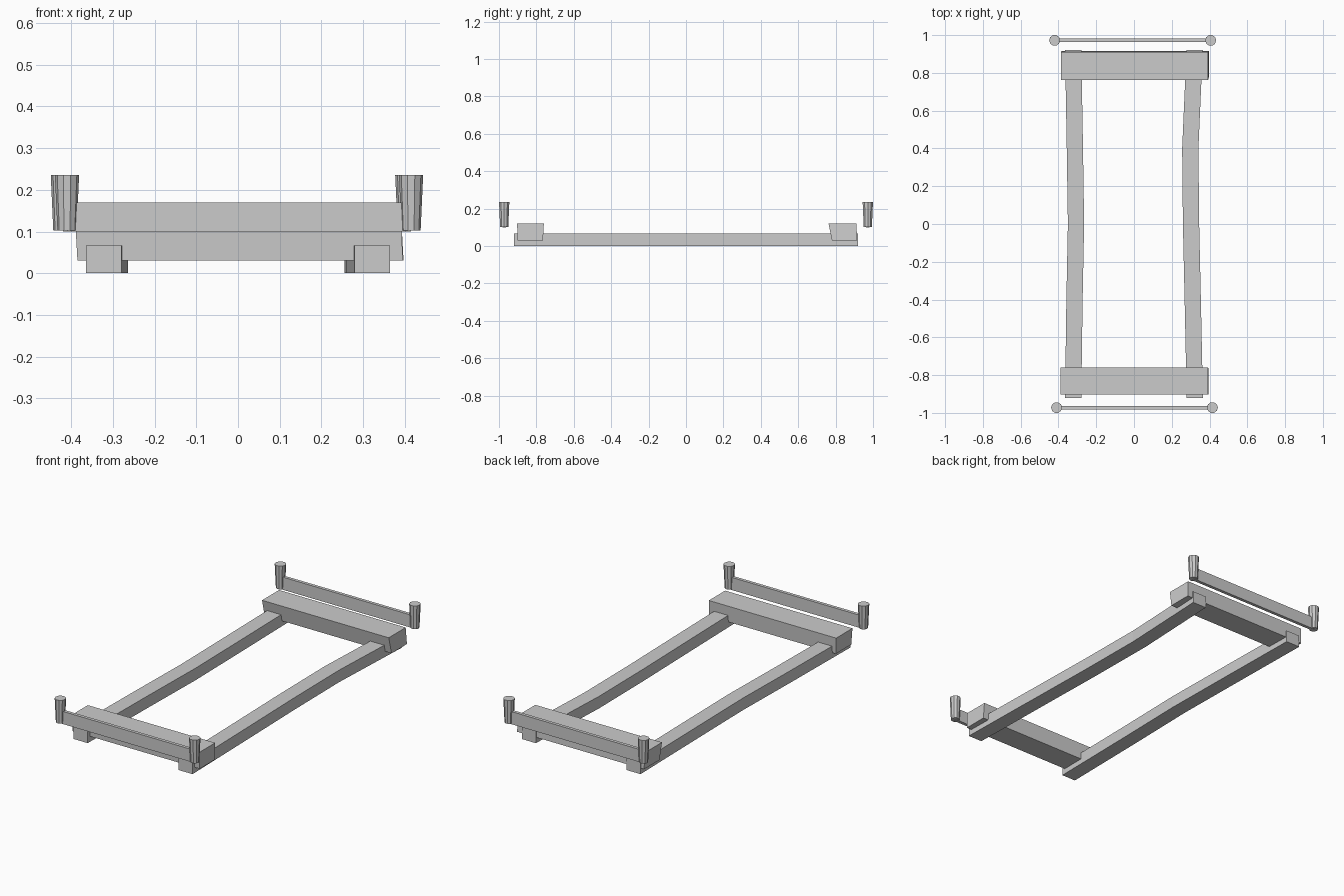
import bpy
import bmesh
from math import sin, cos, tau

cube = bpy.data.objects.get("Cube")
if cube:
    bpy.data.objects.remove(cube, do_unlink=True)

grey = bpy.data.materials.new("plain_grey")
grey.use_nodes = True
GREY = (0.6, 0.6, 0.6, 1)
grey.diffuse_color = GREY
grey.node_tree.nodes["Principled BSDF"].inputs["Base Color"].default_value = GREY


def loft(name, rings):
    """Skin a list of matching point rings and cap both ends."""
    bm = bmesh.new()
    loops = [[bm.verts.new(p) for p in ring] for ring in rings]
    n = len(loops[0])
    for a, b in zip(loops, loops[1:]):
        for i in range(n):
            j = (i + 1) % n
            bm.faces.new((a[i], a[j], b[j], b[i]))
    bm.faces.new(loops[0])
    bm.faces.new(loops[-1])
    bmesh.ops.recalc_face_normals(bm, faces=bm.faces)
    mesh = bpy.data.meshes.new(name)
    bm.to_mesh(mesh)
    bm.free()
    mesh.materials.append(grey)
    obj = bpy.data.objects.new(name, mesh)
    bpy.context.collection.objects.link(obj)


def rect(x0, x1, y0, y1, z):
    return [(x0, y0, z), (x1, y0, z), (x1, y1, z), (x0, y1, z)]


def circle(x, y, z, r, n=10):
    return [(x + r * cos(tau * i / n), y + r * sin(tau * i / n), z) for i in range(n)]


# Long rails, slightly bowed along their length
def rail(name, centres, half=0.043, height=0.067):
    rings = []
    for y, x in zip((-0.92, -0.4, 0, 0.4, 0.92), centres):
        a, b = x - half, x + half
        rings.append([(a, y, 0), (b, y, 0), (b, y, height), (a, y, height)])
    loft(name, rings)


rail("right_rail", (-0.322, -0.315, -0.307, -0.313, -0.322))
rail("left_rail", (0.322, 0.311, 0.302, 0.298, 0.321))

# Cross beams resting over the rail ends
loft("front_beam", [rect(-0.385, 0.395, -0.9, -0.765, 0.03),
                    rect(-0.39, 0.392, -0.903, -0.76, 0.12)])
loft("back_beam", [rect(-0.383, 0.397, 0.78, 0.915, 0.03),
                   rect(-0.386, 0.392, 0.762, 0.911, 0.122)])

# End boards, each held between two tapered posts
for end, y, right_x, left_x in (("front", -0.972, -0.41, 0.415),
                                ("back", 0.972, -0.42, 0.406)):
    loft(end + "_board", [rect(right_x, left_x, y - 0.009, y + 0.009, z)
                          for z in (0.1, 0.17)])
    for side, x in (("right", right_x), ("left", left_x)):
        loft(f"{end}_{side}_post", [circle(x, y, 0.103, 0.023),
                                    circle(x, y, 0.235, 0.029)])
